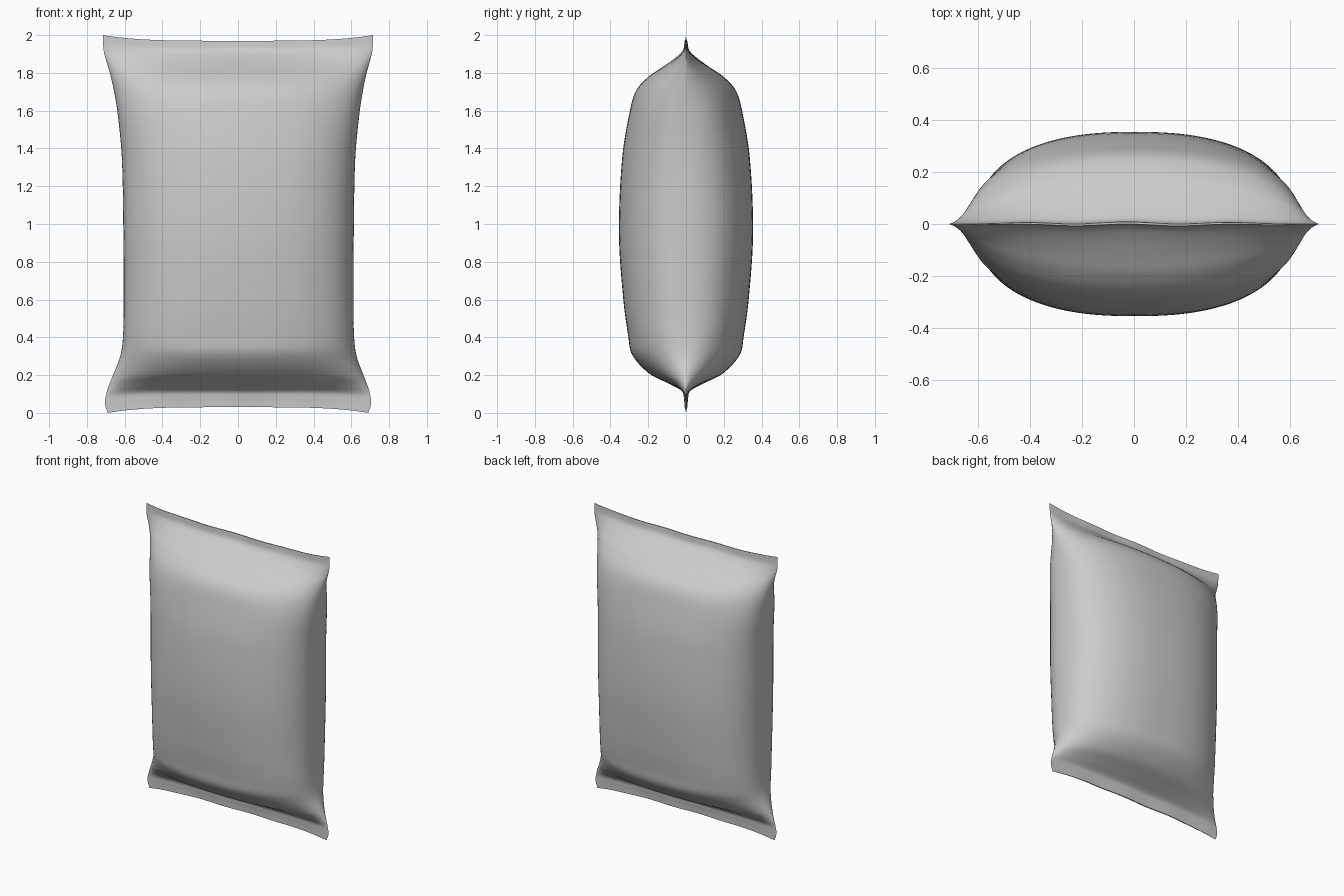
import bpy
import bmesh
import math

if "Cube" in bpy.data.objects:
    bpy.data.objects.remove(bpy.data.objects["Cube"], do_unlink=True)

# Height, half width, half depth of the bag, bottom seam to top seam
RINGS = [
    (0.0, 0.69, 0.004), (0.05, 0.705, 0.009), (0.09, 0.70, 0.022),
    (0.13, 0.69, 0.09), (0.19, 0.667, 0.195), (0.3, 0.626, 0.285),
    (0.4, 0.612, 0.305), (0.6, 0.608, 0.332), (0.95, 0.61, 0.355),
    (1.35, 0.618, 0.338), (1.6, 0.642, 0.297), (1.72, 0.662, 0.262),
    (1.8, 0.68, 0.195), (1.86, 0.697, 0.115), (1.91, 0.71, 0.052),
    (1.95, 0.714, 0.014), (2.0, 0.714, 0.004),
]
STEPS, SIDES = 6, 96


def slope(i, k):
    a, b = RINGS[max(i - 1, 0)], RINGS[min(i + 1, len(RINGS) - 1)]
    return (b[k] - a[k]) / (b[0] - a[0])


def smooth_value(i, t, k):
    """Cubic blend between neighbouring rings."""
    p, q = RINGS[i], RINGS[i + 1]
    h = q[0] - p[0]
    return ((2*t**3 - 3*t**2 + 1) * p[k] + (t**3 - 2*t**2 + t) * h * slope(i, k)
            + (3*t**2 - 2*t**3) * q[k] + (t**3 - t**2) * h * slope(i + 1, k))


def sections():
    for i in range(len(RINGS) - 1):
        for s in range(STEPS):
            t = s / STEPS
            yield (RINGS[i][0] + t * (RINGS[i + 1][0] - RINGS[i][0]),
                   smooth_value(i, t, 1), smooth_value(i, t, 2))
    yield RINGS[-1]


def section_ring(bm, z, width, depth):
    """Full rounded section in the middle, pinched lens near the seams."""
    end = max(0.0, 1 - min(z, 2 - z) / 0.45)
    end = end * end * (3 - 2 * end)
    power_x = 0.84 + 0.16 * end
    power_y = 0.84 + 0.6 * end
    seam = max(0.0, 1 - min(z, 2 - z) / 0.14)
    ring = []
    for n in range(SIDES):
        a = 2 * math.pi * n / SIDES
        c, s = math.cos(a), math.sin(a)
        u = math.copysign(abs(c) ** power_x, c)
        v = math.copysign(abs(s) ** power_y, s)
        # Seams bow inward and crinkle slightly
        bow = 0.03 * (1 - u ** 4) * end * (1 if z < 1 else -1)
        crinkle = 0.004 * seam * math.sin(11 * u + z) * (1 - u * u)
        ring.append(bm.verts.new((u * width + 0.003 * (1 - end),
                                  v * depth + crinkle, z + bow)))
    return ring


# Puffed bag with flat sealed ends
bm = bmesh.new()
rings = [section_ring(bm, *s) for s in sections()]
for low, high in zip(rings, rings[1:]):
    for n in range(SIDES):
        m = (n + 1) % SIDES
        bm.faces.new((low[n], low[m], high[m], high[n]))
# Close the seam edges with thin strips
for ring in (rings[0], rings[-1]):
    half = SIDES // 2
    for n in range(half):
        corners = [ring[n], ring[n + 1], ring[half * 2 - n - 1], ring[-n]]
        bm.faces.new(list(dict.fromkeys(corners)))
bmesh.ops.recalc_face_normals(bm, faces=bm.faces)
mesh = bpy.data.meshes.new("pillow_bag")
bm.to_mesh(mesh)
bm.free()
bag = bpy.data.objects.new("pillow_bag", mesh)
bpy.context.collection.objects.link(bag)

# Plain grey wrapper
grey = bpy.data.materials.new("plain_grey")
grey.use_nodes = True
colour = (0.6, 0.6, 0.6, 1)
grey.diffuse_color = colour
grey.node_tree.nodes["Principled BSDF"].inputs["Base Color"].default_value = colour
mesh.materials.append(grey)

bpy.context.view_layer.objects.active = bag
bag.select_set(True)
bpy.ops.object.shade_smooth_by_angle(angle=math.radians(60))
